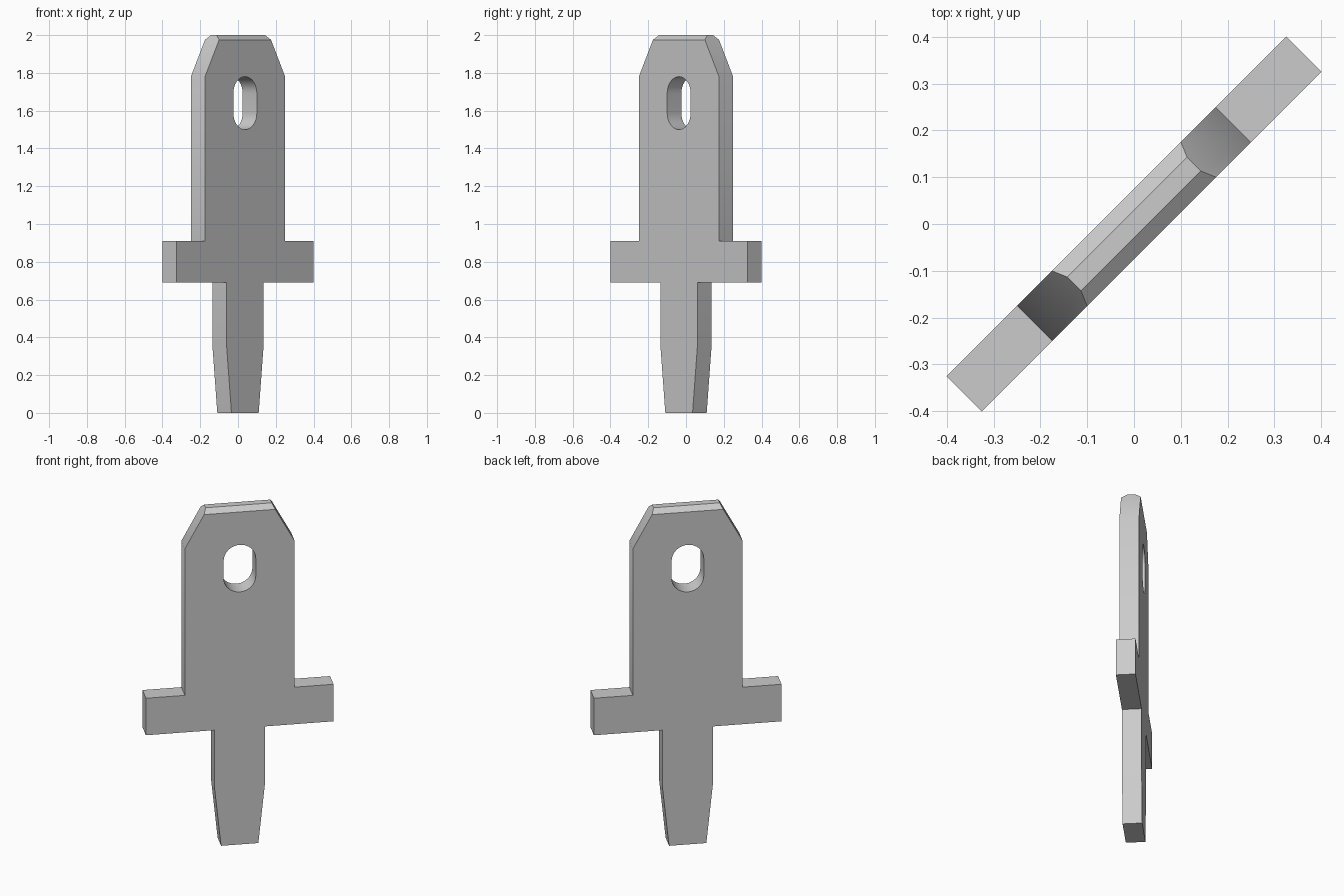
import bpy, bmesh, math
from mathutils import Matrix, Vector

cube = bpy.data.objects.get("Cube")
if cube:
    bpy.data.objects.remove(cube, do_unlink=True)

HALF = 0.053                       # half plate thickness
TURN = Matrix.Rotation(math.radians(45), 4, 'Z')

grey = bpy.data.materials.new("plain grey")
grey.use_nodes = True
colour = (0.6, 0.6, 0.6, 1)
grey.diffuse_color = colour
grey.node_tree.nodes["Principled BSDF"].inputs["Base Color"].default_value = colour


def extrude_profile(points, half):
    """Solid slab from an (x, z) outline, centred on y = 0."""
    bm = bmesh.new()
    face = bm.faces.new([bm.verts.new((x, -half, z)) for x, z in points])
    new = bmesh.ops.extrude_face_region(bm, geom=[face])["geom"]
    verts = [v for v in new if isinstance(v, bmesh.types.BMVert)]
    bmesh.ops.translate(bm, verts=verts, vec=(0, 2 * half, 0))
    bmesh.ops.recalc_face_normals(bm, faces=bm.faces)
    return bm


def make_object(name, bm):
    bm.transform(TURN)
    mesh = bpy.data.meshes.new(name)
    bm.to_mesh(mesh)
    bm.free()
    mesh.materials.append(grey)
    obj = bpy.data.objects.new(name, mesh)
    bpy.context.collection.objects.link(obj)
    return obj


# Plate outline: tapered tang, crossbar, blade with sloping shoulders
side = [(0.102, 0), (0.138, 0.35), (0.138, 0.69), (0.513, 0.69),
        (0.513, 0.91), (0.30, 0.91), (0.30, 1.78), (0.181, 2.0)]
plate_bm = extrude_profile(side + [(-x, z) for x, z in reversed(side)], HALF)

# Chamfers along both top edges
for s in (-1, 1):
    bmesh.ops.bisect_plane(
        plate_bm, geom=plate_bm.verts[:] + plate_bm.edges[:] + plate_bm.faces[:],
        plane_co=(0, s * HALF, 1.975), plane_no=Vector((0, s * 0.025, 0.032)).normalized(),
        clear_outer=True)
    rim = [e for e in plate_bm.edges if e.is_boundary]
    bmesh.ops.holes_fill(plate_bm, edges=rim)
bmesh.ops.recalc_face_normals(plate_bm, faces=plate_bm.faces)
plate = make_object("tab_plate", plate_bm)

# Rounded slot cut through the blade
RADIUS, STEPS = 0.088, 16
slot = []
for centre, start in ((1.692, 0), (1.588, math.pi)):
    for i in range(STEPS + 1):
        a = start + math.pi * i / STEPS
        slot.append((RADIUS * math.cos(a), centre + RADIUS * math.sin(a)))
cutter = make_object("slot_cutter", extrude_profile(slot, 0.2))
cutter.hide_render = True

cut = plate.modifiers.new("slot", 'BOOLEAN')
cut.operation = 'DIFFERENCE'
cut.solver = 'EXACT'
cut.object = cutter

bpy.ops.object.select_all(action='DESELECT')
plate.select_set(True)
bpy.context.view_layer.objects.active = plate
bpy.ops.object.modifier_apply(modifier=cut.name)
bpy.data.objects.remove(cutter, do_unlink=True)
bpy.ops.object.shade_smooth_by_angle(angle=math.radians(30))
